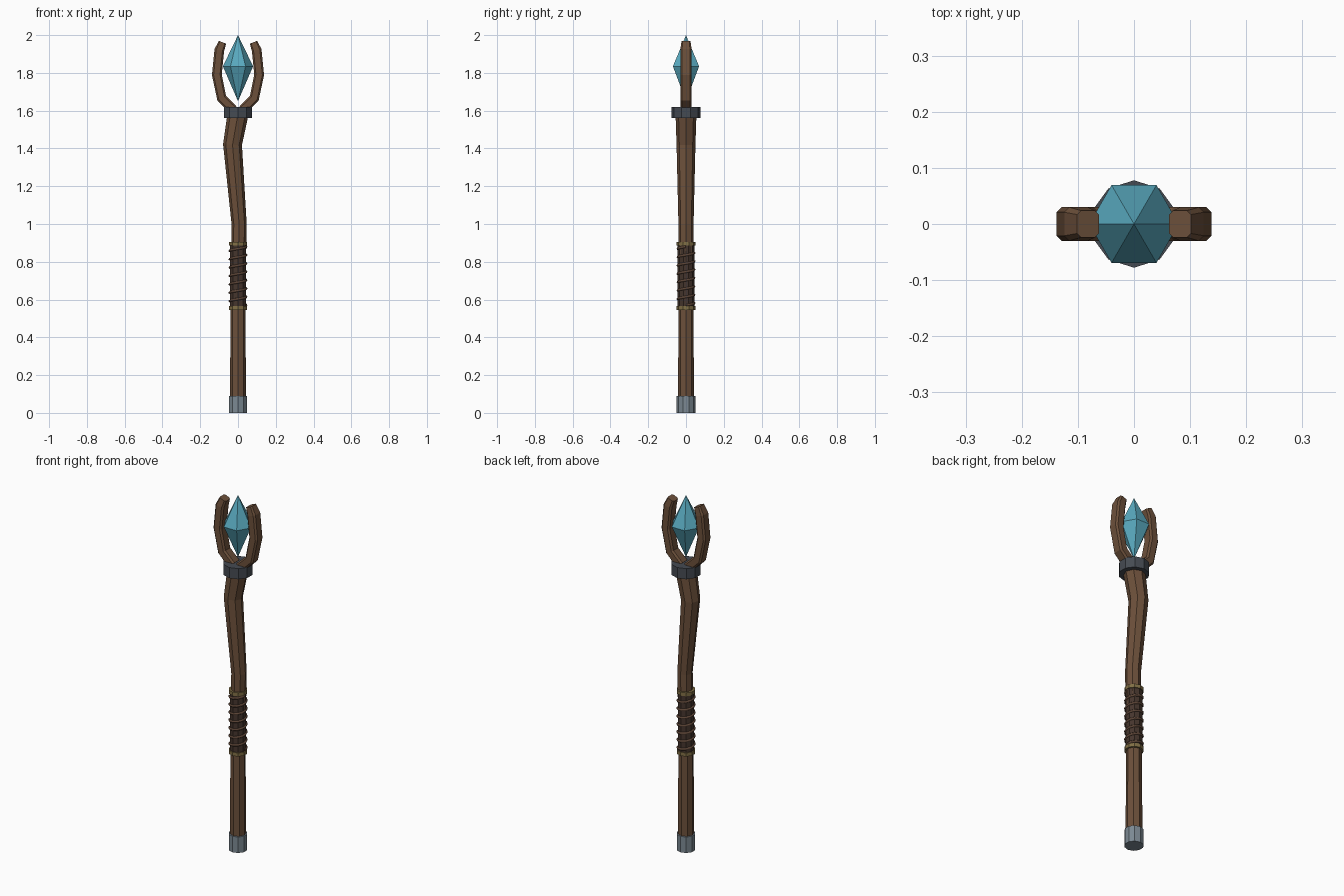
import bpy, bmesh
from math import sin, cos, pi
from mathutils import Vector

if "Cube" in bpy.data.objects:
    bpy.data.objects.remove(bpy.data.objects["Cube"])


def material(name, rgb):
    m = bpy.data.materials.new(name)
    m.diffuse_color = (*rgb, 1)
    m.use_nodes = True
    m.node_tree.nodes["Principled BSDF"].inputs["Base Color"].default_value = m.diffuse_color
    return m


wood = material("wood", (0.15, 0.08, 0.043))
steel = material("steel", (0.20, 0.25, 0.29))
iron = material("dark_iron", (0.06, 0.07, 0.085))
brass = material("brass", (0.22, 0.16, 0.06))
leather = material("leather", (0.06, 0.036, 0.026))
cord = material("cord", (0.11, 0.06, 0.038))
crystal_blue = material("crystal_blue", (0.10, 0.40, 0.52))


def finish(bm, name, mat):
    bmesh.ops.recalc_face_normals(bm, faces=bm.faces)
    me = bpy.data.meshes.new(name)
    bm.to_mesh(me)
    bm.free()
    me.materials.append(mat)
    ob = bpy.data.objects.new(name, me)
    bpy.context.collection.objects.link(ob)
    return ob


def drum(name, z0, z1, r, mat, sides=10):
    bpy.ops.mesh.primitive_cylinder_add(vertices=sides, radius=r, depth=z1 - z0,
                                        location=(0, 0, (z0 + z1) / 2))
    ob = bpy.context.object
    ob.name = name
    ob.data.materials.append(mat)


def sweep(name, path, section, mat):
    """Sweep a (u, v) section along an x-z path of (x, z, scale); v lies along y."""
    bm = bmesh.new()
    pts = [Vector((x, 0, z)) for x, z, s in path]
    rings = []
    for i, p in enumerate(pts):
        t = (pts[min(i + 1, len(pts) - 1)] - p).normalized() + (p - pts[max(i - 1, 0)]).normalized()
        t.normalize()
        side = Vector((t.z, 0, -t.x))
        s = path[i][2]
        rings.append([bm.verts.new(p + side * u * s + Vector((0, v * s, 0))) for u, v in section])
    n = len(section)
    for a, b in zip(rings, rings[1:]):
        for k in range(n):
            bm.faces.new((a[k], a[(k + 1) % n], b[(k + 1) % n], b[k]))
    bm.faces.new(rings[0])
    bm.faces.new(rings[-1])
    return finish(bm, name, mat)


# Crooked shaft
octagon = [(cos(k * pi / 4), sin(k * pi / 4)) for k in range(8)]
sweep("shaft", [(0, 0.03, 0.042), (0, 0.3, 0.041), (0, 0.6, 0.039), (0.006, 1.0, 0.040),
                (-0.029, 1.42, 0.050), (0.003, 1.60, 0.056)], octagon, wood)

# Foot cap and head collar
drum("foot_cap", 0, 0.09, 0.049, steel)
drum("head_collar", 1.56, 1.62, 0.078, iron)

# Grip with end bands and spiral cord
drum("grip", 0.55, 0.90, 0.044, leather)
for label, z in (("lower", 0.545), ("upper", 0.885)):
    drum(label + "_grip_band", z, z + 0.02, 0.049, brass)

turns, steps = 7, 12
curve = bpy.data.curves.new("grip_cord", "CURVE")
curve.dimensions = "3D"
curve.bevel_depth = 0.007
curve.bevel_resolution = 1
curve.use_fill_caps = True
spline = curve.splines.new("POLY")
spline.points.add(turns * steps)
for i, p in enumerate(spline.points):
    a = 2 * pi * i / steps
    p.co = (0.043 * cos(a), 0.043 * sin(a), 0.57 + 0.31 * i / (turns * steps), 1)
curve.materials.append(cord)
cord_ob = bpy.data.objects.new("grip_cord", curve)
bpy.context.collection.objects.link(cord_ob)

# Two claw prongs, mirrored
w, d, c = 0.026, 0.030, 0.009
claw = [(w, -d + c), (w, d - c), (w - c, d), (-w + c, d),
        (-w, d - c), (-w, -d + c), (-w + c, -d), (w - c, -d)]
claw_path = [(0.025, 1.605, 1), (0.086, 1.665, 1), (0.112, 1.79, 1),
             (0.099, 1.92, 1), (0.082, 1.962, 0.8)]
for label, sgn in (("left", -1), ("right", 1)):
    sweep(label + "_prong", [(sgn * x, z, s) for x, z, s in claw_path], claw, wood)

# Hexagonal crystal
bm = bmesh.new()
top, bottom = bm.verts.new((0, 0, 2.0)), bm.verts.new((0, 0, 1.65))
girdle = [bm.verts.new((0.08 * cos(k * pi / 3), 0.08 * sin(k * pi / 3), 1.835)) for k in range(6)]
for k in range(6):
    a, b = girdle[k], girdle[(k + 1) % 6]
    bm.faces.new((a, b, top))
    bm.faces.new((b, a, bottom))
finish(bm, "crystal", crystal_blue)
